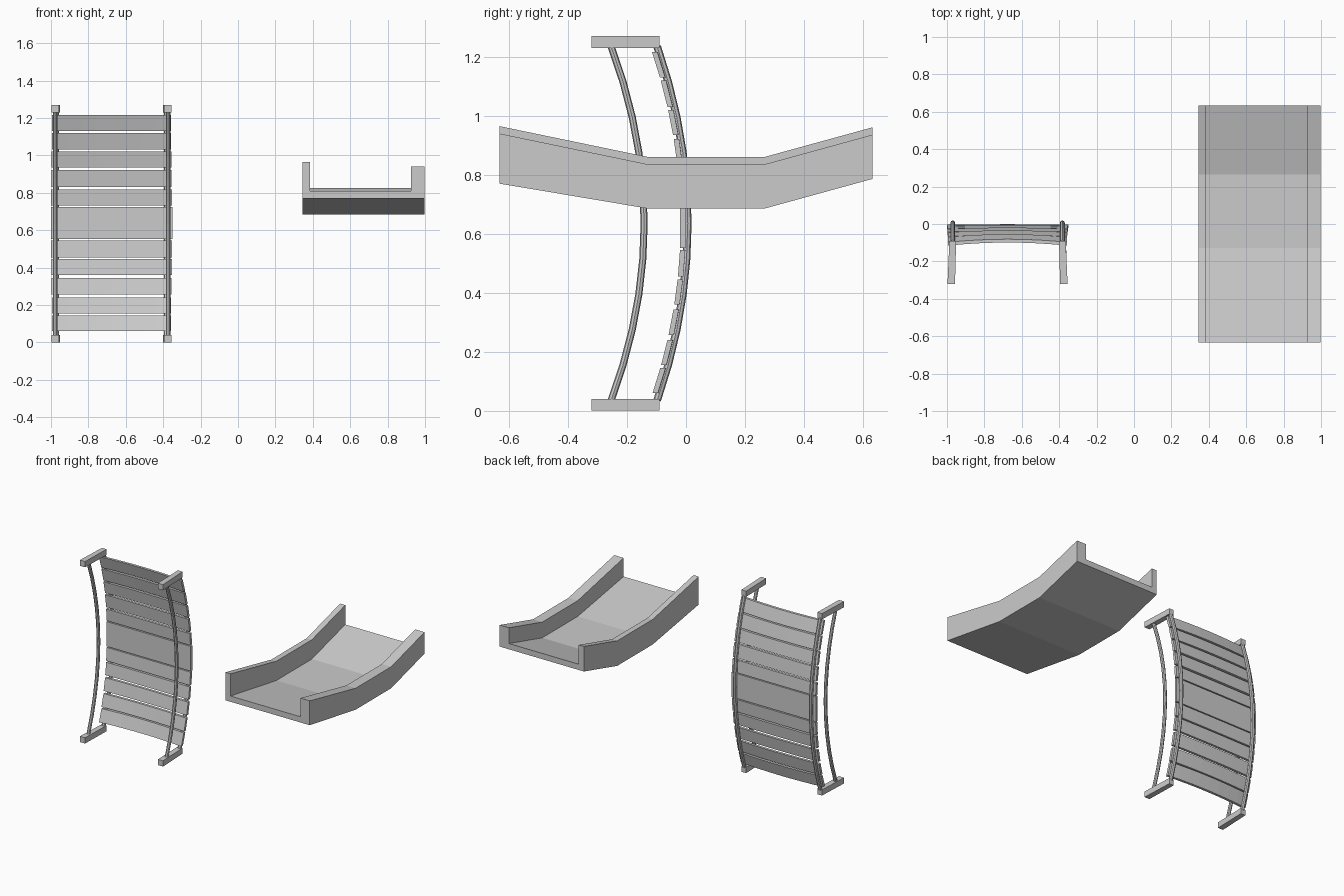
import bpy, bmesh

if "Cube" in bpy.data.objects:
    bpy.data.objects.remove(bpy.data.objects["Cube"])

CX = -0.676      # centre line of the slatted bridge
MID = 0.635      # middle height of the bridge


def make(name, verts, faces):
    me = bpy.data.meshes.new(name)
    me.from_pydata(verts, [], faces)
    bm = bmesh.new()
    bm.from_mesh(me)
    bmesh.ops.recalc_face_normals(bm, faces=bm.faces)
    bm.to_mesh(me)
    bm.free()
    ob = bpy.data.objects.new(name, me)
    bpy.context.collection.objects.link(ob)
    return ob


def loft(name, rings):
    """Skin a list of equal closed rings and cap both ends."""
    n = len(rings[0])
    faces = [list(range(n)), list(range((len(rings) - 1) * n, len(rings) * n))]
    for r in range(len(rings) - 1):
        for i in range(n):
            j = (i + 1) % n
            faces.append([r * n + i, r * n + j, (r + 1) * n + j, (r + 1) * n + i])
    return make(name, [p for ring in rings for p in ring], faces)


def rail(name, points, radius):
    cu = bpy.data.curves.new(name, 'CURVE')
    cu.dimensions = '3D'
    cu.bevel_depth = radius
    cu.bevel_resolution = 2
    cu.use_fill_caps = True
    sp = cu.splines.new('POLY')
    sp.points.add(len(points) - 1)
    for p, co in zip(sp.points, points):
        p.co = (*co, 1)
    sp.use_smooth = False
    ob = bpy.data.objects.new(name, cu)
    bpy.context.collection.objects.link(ob)


def arc(z, y_mid, depth):
    return y_mid - depth * ((z - MID) / 0.595) ** 2


# trough: U section carried along a bent path (y, base height, wall trim)
section = [(0.345, 0), (0.997, 0), (0.997, 0.15), (0.925, 0.15),
           (0.925, 0.04), (0.385, 0.04), (0.385, 0.175), (0.345, 0.175)]
path = [(-0.633, 0.77, 0.02), (-0.127, 0.685, 0), (0.265, 0.685, 0), (0.633, 0.786, 0)]
loft("trough", [[(x, y, b + h + (t if h > 0.1 else 0)) for x, h in section]
                for y, b, t in path])

# bridge side frames: end blocks plus two bowed rails each
for side, label in ((-1, "left"), (1, "right")):
    for z0, end in ((0.0, "bottom"), (1.23, "top")):
        loft(f"{label}_{end}_block",
             [[(CX + side * a, y, z) for a, y in
               ((0.275, -0.09), (0.311, -0.09), (0.321, -0.32), (0.281, -0.32))]
              for z in (z0, z0 + 0.04)])
    zs = [0.035 + 1.2 * i / 10 for i in range(11)]
    rail(f"{label}_front_rail",
         [(CX + side * 0.302, arc(z, -0.142, 0.11), z) for z in zs], 0.012)
    rail(f"{label}_back_rail",
         [(CX + side * 0.293, arc(z, 0.006, 0.102), z) for z in zs], 0.013)

# slats: follow the back rail, the outer ones bowed across their width
slats = [(0.06, 0.145), (0.155, 0.24), (0.257, 0.343), (0.36, 0.445), (0.455, 0.545),
         (0.552, 0.725), (0.732, 0.817), (0.83, 0.922), (0.935, 1.02), (1.03, 1.12),
         (1.13, 1.217)]
for k, (z0, z1) in enumerate(slats):
    t = abs((z0 + z1) / 2 - MID) / 0.595
    half = 0.325 - 0.008 * t
    rings = []
    for i in range(9):
        u = -1 + i / 4
        bow = 0.02 * t * t * (1 - u * u)
        ring = []
        for z, dy in ((z0, -0.010), (z0, 0.008), (z1, 0.008), (z1, -0.010)):
            ring.append((CX + u * half, arc(z, -0.008, 0.102) + dy + bow, z))
        rings.append(ring)
    loft(f"slat_{k + 1}", rings)
